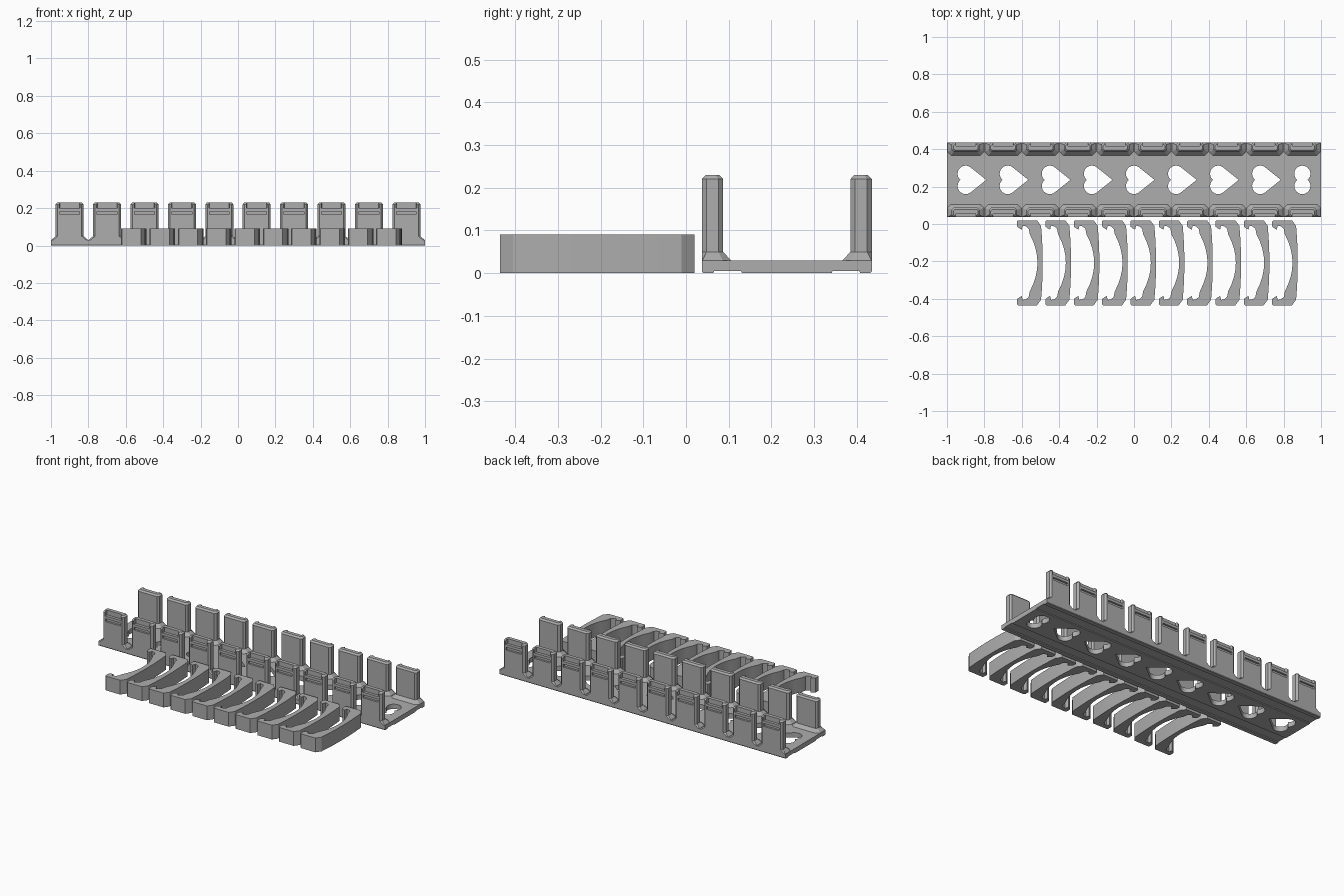
import bpy, bmesh, math

if "Cube" in bpy.data.objects:
    bpy.data.objects.remove(bpy.data.objects["Cube"])

grey = bpy.data.materials.new("plain grey")
grey.diffuse_color = (0.42, 0.42, 0.42, 1)
grey.use_nodes = True
grey.node_tree.nodes["Principled BSDF"].inputs["Base Color"].default_value = grey.diffuse_color

Y0, Y1 = 0.037, 0.435          # outer edges of the tray
YC = (Y0 + Y1) / 2


def make_object(name, bm):
    bmesh.ops.recalc_face_normals(bm, faces=bm.faces)
    mesh = bpy.data.meshes.new(name)
    bm.to_mesh(mesh)
    bm.free()
    mesh.materials.append(grey)
    ob = bpy.data.objects.new(name, mesh)
    bpy.context.collection.objects.link(ob)
    return ob


def loft(bm, loops):
    """Skin a stack of equal-length point loops and cap both ends."""
    rings = [[bm.verts.new(p) for p in loop] for loop in loops]
    n = len(rings[0])
    for a, b in zip(rings, rings[1:]):
        for i in range(n):
            j = (i + 1) % n
            bm.faces.new((a[i], a[j], b[j], b[i]))
    bm.faces.new(rings[0][::-1])
    bm.faces.new(rings[-1])


def prism(bm, outline, z0, z1):
    loft(bm, [[(x, y, z) for x, y in outline] for z in (z0, z1)])


def cut(ob, cutter):
    mod = ob.modifiers.new("cut", 'BOOLEAN')
    mod.operation, mod.solver, mod.object = 'DIFFERENCE', 'EXACT', cutter
    bpy.context.view_layer.objects.active = ob
    bpy.ops.object.modifier_apply(modifier=mod.name)
    bpy.data.objects.remove(cutter, do_unlink=True)


def smooth(ob):
    bpy.ops.object.select_all(action='DESELECT')
    ob.select_set(True)
    bpy.context.view_layer.objects.active = ob
    bpy.ops.object.shade_smooth_by_angle(angle=math.radians(25))


# Tray floor: section with three shallow ribs underneath, swept along x
half = [(0.199, 0.03), (0.199, 0.004), (0.196, 0.0), (0.172, 0.0),
        (0.170, 0.005), (0.107, 0.005), (0.105, 0.0)]
section = half + [(-y, z) for y, z in reversed(half)]
bm = bmesh.new()
loft(bm, [[(x, YC + y, z) for y, z in section] for x in (-1, 1)])
tray = make_object("tray_floor", bm)

# Heart-shaped holes; the last one has only its two lobes
R, D, TIP = 0.043, 0.033, 0.11
cusp = math.acos(-D / R)       # angle, from the lobe's outward side, of the cusp
tangent = math.atan2(D, TIP)
tangent = math.pi / 2 - (math.acos(R / math.hypot(TIP, D)) - tangent)


def heart(cx, pointed):
    end = -tangent if pointed else -cusp
    lobe = []
    for i in range(21):
        a = cusp + (end - cusp) * i / 20
        lobe.append((-R * math.sin(a), D + R * math.cos(a)))
    if pointed:
        lobe.append((TIP, 0))
    lower = [(x, -y) for x, y in reversed(lobe)]
    lower = lower[1:-1]        # shared cusp and tip points
    return [(cx + x, YC + y) for x, y in lobe + lower]


bm = bmesh.new()
for k in range(9):
    prism(bm, heart(-0.9 + 0.225 * k, k < 8), -0.02, 0.05)
cut(tray, make_object("heart_cutter", bm))
smooth(tray)

# Wall post: flared foot, chamfered shaft, bevelled top (outer face at y = 0)


def octagon(w, y0, y1, c, z):
    return [(-w, y0 + c, z), (-w + c, y0, z), (w - c, y0, z), (w, y0 + c, z),
            (w, y1 - c, z), (w - c, y1, z), (-w + c, y1, z), (-w, y1 - c, z)]


foot = [(-0.1, 0), (-0.09, 0), (0.09, 0), (0.1, 0),
        (0.1, 0.05), (0.08, 0.07), (-0.08, 0.07), (-0.1, 0.05)]
bm = bmesh.new()
loft(bm, [[(x, y, 0.028) for x, y in foot],
          octagon(0.075, 0, 0.05, 0.011, 0.05),
          octagon(0.075, 0, 0.05, 0.011, 0.22),
          octagon(0.066, 0.009, 0.041, 0.008, 0.23)])
post = make_object("wall_post", bm)

# Clip slot and top notch on the outer face
bm = bmesh.new()
prism(bm, [(-0.053, -0.02), (0.053, -0.02), (0.053, 0.012), (-0.053, 0.012)], 0.165, 0.183)
prism(bm, [(-0.06, -0.02), (0.06, -0.02), (0.052, 0.018), (-0.052, 0.018)], 0.2, 0.26)
cut(post, make_object("slot_cutter", bm))

for i in range(10):
    for side, y, turn in (("front", Y0, 0), ("back", Y1, math.pi)):
        ob = bpy.data.objects.new(f"{side}_post_{i + 1}", post.data)
        ob.location = (-0.9 + 0.2 * i, y, 0)
        ob.rotation_euler.z = turn
        bpy.context.collection.objects.link(ob)
bpy.data.objects.remove(post, do_unlink=True)

# Cover clips: bowed bar with a hooked arm at each end
H = 0.2275                     # half length
N = 8
outer = [(0, H - 0.006), (0.006, H), (0.106, H), (0.128, H - 0.03)]
inner = [(0.068, H - 0.075), (0.062, H - 0.045), (0.048, H - 0.033),
         (0.03, H - 0.029), (0.025, H - 0.05), (0.012, H - 0.043), (0.0, H - 0.034)]
# bowed outer and inner edges between the mirrored ends
bow_out = [(0.128 + 0.009 * (1 - t * t), t * (H - 0.03))
           for t in (1 - 2 * i / N for i in range(1, N))]
bow_in = [(0.068 + 0.041 * (1 - t * t), t * (H - 0.075))
          for t in (-1 + 2 * i / N for i in range(1, N))]


def flip(points):
    return [(x, -y) for x, y in reversed(points)]


outline = outer + bow_out + flip(outer) + flip(inner) + bow_in + inner
bm = bmesh.new()
prism(bm, outline, 0, 0.09)
clip = make_object("cover_clip_1", bm)
smooth(clip)
clip.location = (-0.625, -0.2075, 0)
for i in range(1, 10):
    ob = clip.copy()
    ob.name = f"cover_clip_{i + 1}"
    ob.location.x += 0.1515 * i
    bpy.context.collection.objects.link(ob)
